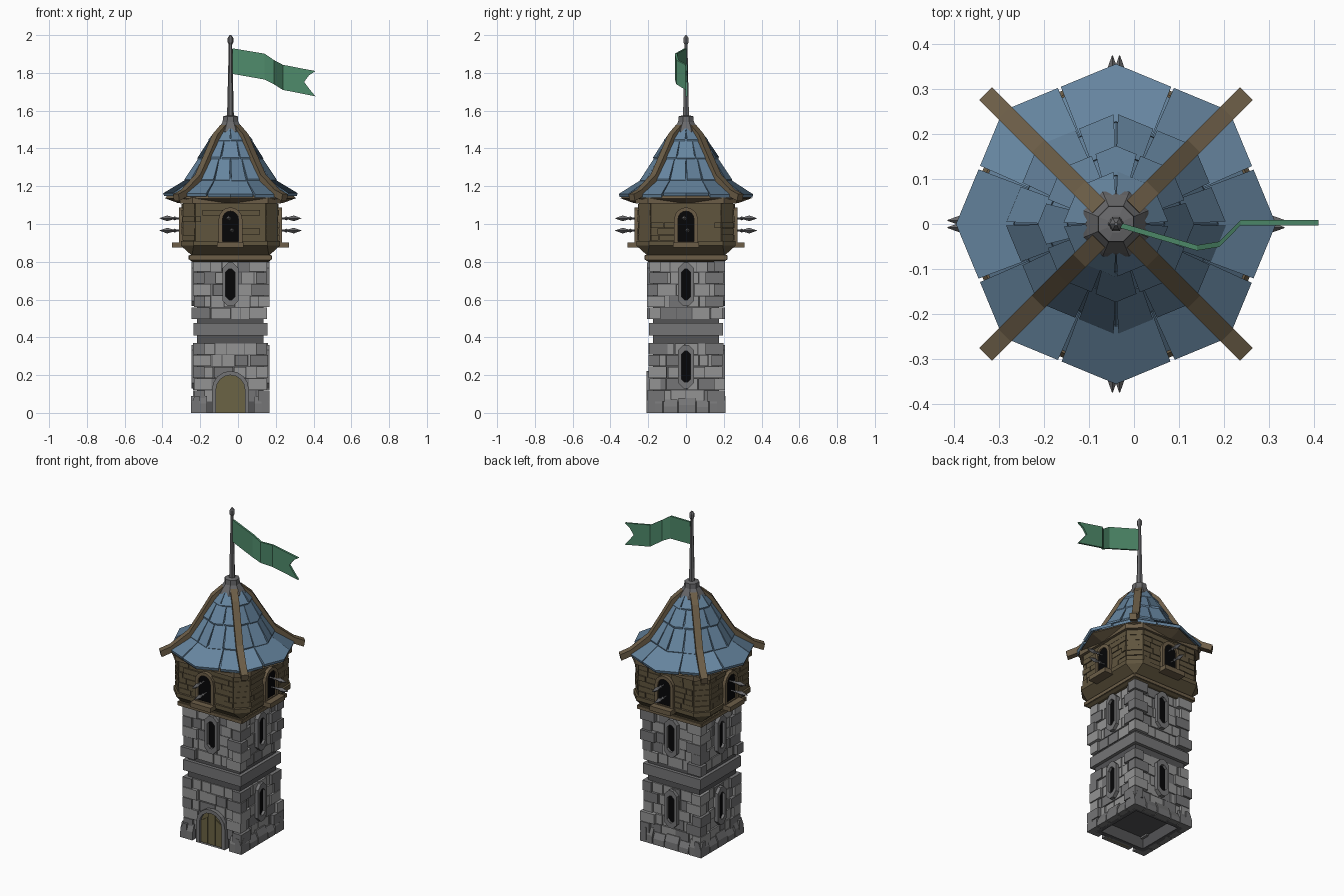
import bpy, bmesh, math, random
from mathutils import Matrix, Vector

if "Cube" in bpy.data.objects:
    bpy.data.objects.remove(bpy.data.objects["Cube"])
random.seed(4)
CX = -0.04  # tower axis

def mat(name, r, g, b):
    m = bpy.data.materials.new(name)
    m.diffuse_color = [(c / 255) ** 2.2 for c in (r, g, b)] + [1]
    m.use_nodes = True
    m.node_tree.nodes["Principled BSDF"].inputs["Base Color"].default_value = m.diffuse_color
    return m

LIGHT, STONE = mat("light stone", 146, 146, 146), mat("mid stone", 116, 116, 117)
DARK, METAL = mat("dark stone", 84, 84, 86), mat("grey metal", 104, 104, 106)
WOOD, BEAM = mat("plank wood", 96, 85, 64), mat("beam wood", 108, 94, 73)
DOOR, BLUE = mat("door wood", 106, 99, 70), mat("blue slate", 102, 132, 158)
GREEN, BLACK = mat("green cloth", 80, 138, 107), mat("black opening", 14, 14, 16)

def finish(name, bm, *mats):
    bmesh.ops.recalc_face_normals(bm, faces=bm.faces)
    me = bpy.data.meshes.new(name)
    bm.to_mesh(me)
    bm.free()
    for m in mats:
        me.materials.append(m)
    ob = bpy.data.objects.new(name, me)
    ob.location.x = CX
    bpy.context.collection.objects.link(ob)

def loft(bm, rings, M=Matrix(), caps=True, mi=0, closed=False):
    vs = [[bm.verts.new(M @ Vector(p)) for p in ring] for ring in rings]
    n = len(vs[0])
    pairs = list(zip(vs, vs[1:])) + ([(vs[-1], vs[0])] if closed else [])
    fs = [bm.faces.new((a[i], a[(i + 1) % n], b[(i + 1) % n], b[i])) for a, b in pairs for i in range(n)]
    if caps and not closed:
        fs += [bm.faces.new(vs[0]), bm.faces.new(vs[-1])]
    for f in fs:
        f.material_index = mi

def box(bm, x0, x1, y0, y1, z0, z1, M=Matrix(), mi=0):
    loft(bm, [[(x0, y0, z), (x1, y0, z), (x1, y1, z), (x0, y1, z)] for z in (z0, z1)], M, True, mi)

def prism(bm, pts, y0, y1, M=Matrix(), mi=0):
    loft(bm, [[(x, y, z) for x, z in pts] for y in (y0, y1)], M, True, mi)

def frame(bm, outer, inner, y0, y1, M=Matrix(), mi=0):
    loft(bm, [[(x, y, z) for x, z in p] for p, y in ((outer, y0), (outer, y1), (inner, y1), (inner, y0))],
         M, False, mi, True)

def arch(w, z0, z1, n=8):
    r = w / 2
    return [(r, z0)] + [(r * math.cos(math.pi * i / n), z1 - r + r * math.sin(math.pi * i / n))
                        for i in range(n + 1)] + [(-r, z0)]

def slit(w, h, zc, c):
    a, b = w / 2, h / 2
    return [(x, zc + z) for x, z in ((a, -b + c), (a, b - c), (a - c, b), (c - a, b),
                                     (-a, b - c), (-a, c - b), (c - a, -b), (a - c, -b))]

def ngon(r, z, n=8, rot=0.0):
    return [(r * math.cos(rot + 2 * math.pi * i / n), r * math.sin(rot + 2 * math.pi * i / n), z) for i in range(n)]

def chamfered(h, c, z):
    return [(h, -c, z), (h, c, z), (c, h, z), (-c, h, z), (-h, c, z), (-h, -c, z), (-c, -h, z), (c, -h, z)]

def square(h, z):
    return [(h, h, z), (-h, h, z), (-h, -h, z), (h, -h, z)]

SIDES = [Matrix.Rotation(k * math.pi / 2, 4, 'Z') for k in range(4)]  # side 0 is the front

# hollow-bottomed stone core
bm = bmesh.new()
loft(bm, [square(.15, .07), square(.15, 0), square(.176, 0), square(.176, .82)])
finish("tower_core", bm, DARK)

# wall stones and corner stones
bm, qb = bmesh.new(), bmesh.new()
H = .0625
for k, M in enumerate(SIDES):
    for r in range(12):
        z = .06 + r * H
        if .38 < z + H / 2 < .49:
            continue
        x = -.155
        while x < .15:
            w = min(random.uniform(.05, .11), .155 - x)
            box(bm, x, x + w - .004, -random.uniform(.179, .188), -.17, z, z + H - .004, M,
                int(random.random() < .3))
            x += w
        h = random.choice((.194, .198, .207))
        a, b = (.095, .06) if (r + k) % 2 else (.06, .095)
        box(qb, -h, -h + a, -h, -h + b, z, z + H - .003, M, int(random.random() < .3))
finish("wall_stones", bm, LIGHT, STONE)
finish("corner_stones", qb, STONE, LIGHT)

# flared foot stones
bm = bmesh.new()
for M in SIDES:
    for x0, x1, t in ((-.208, -.125, .07), (-.12, -.045, .05), (-.04, .05, .06), (.055, .12, .045), (.125, .208, .07)):
        if M == SIDES[0] and -.1 < (x0 + x1) / 2 < .1:
            continue
        loft(bm, [[(x0, -y, z), (x1, -y, z), (x1, -.165, z), (x0, -.165, z)]
                  for y, z in ((.208, 0), (.206, t * .7), (.19, t + .02))], M)
finish("foot_stones", bm, STONE)

# middle band
bm = bmesh.new()
loft(bm, [square(.196, .41), square(.196, .475)])
finish("stone_band", bm, STONE)

# slit windows, two per side; the front has a door below
fb, pb = bmesh.new(), bmesh.new()
for k, M in enumerate(SIDES):
    for zc in ((.68,) if k == 0 else (.68, .245)):
        frame(fb, slit(.084, .23, zc, .028), slit(.05, .165, zc, .018), -.17, -.207, M)
        prism(pb, slit(.054, .17, zc, .018), -.191, -.184, M)
finish("slit_frames", fb, STONE)
finish("slit_openings", pb, BLACK)

# door with planks and stone arch
bm = bmesh.new()
frame(bm, arch(.195, 0, .222), arch(.152, 0, .2), -.17, -.21)
finish("door_arch", bm, STONE)
bm = bmesh.new()
prism(bm, arch(.155, 0, .202), -.193, -.17)
for x0, x1, t in ((-.072, -.028, .165), (-.024, .022, .195), (.026, .072, .165)):
    prism(bm, [(x0, .004), (x1, .004), (x1, t if x1 < .05 else .135), (x0, t if x0 > -.05 else .135)], -.2, -.19)
finish("door", bm, DOOR)

# wooden room: flared bottom, walls and trims
bm = bmesh.new()
loft(bm, [chamfered(.2, .197, .8), chamfered(.216, .212, .81), chamfered(.216, .212, .835),
          chamfered(.208, .203, .836), chamfered(.262, .195, .885), chamfered(.262, .195, .91),
          chamfered(.25, .185, .911), chamfered(.25, .185, 1.13)])
finish("room_walls", bm, WOOD)
bm = bmesh.new()
loft(bm, [chamfered(.268, .2, 1.108), chamfered(.268, .2, 1.14)])
loft(bm, [chamfered(.221, .217, .812), chamfered(.221, .217, .832)])
for M in SIDES:
    box(bm, -.07, .07, -.31, -.24, .875, .903, M)
finish("room_trims_and_sills", bm, BEAM)

# wall planks on straight and cut-off sides
bm = bmesh.new()
for M in SIDES:
    for r in range(6):
        z = .912 + r * .033
        for s in (-1, 1):
            split = random.uniform(.1, .16)
            for a, b in ((.04, split), (split + .003, .184)):
                box(bm, *sorted((s * a, s * b)), -random.uniform(.251, .26), -.24, z, z + .03, M)
        d = random.uniform(.309, .315)
        box(bm, -.044, .044, -d, -.29, z, z + .03, M @ Matrix.Rotation(math.pi / 4, 4, 'Z'))
finish("room_planks", bm, WOOD)

# arched room windows with two bolts sticking out of each
fb, pb, ab = bmesh.new(), bmesh.new(), bmesh.new()
for M in SIDES:
    frame(fb, arch(.125, .9, 1.088), arch(.084, .908, 1.068), -.24, -.272, M)
    prism(pb, arch(.088, .904, 1.07), -.263, -.255, M)
    for x, z in ((-.008, 1.03), (.008, .965)):
        T = M @ Matrix.Translation((x, 0, z)) @ Matrix.Rotation(math.pi / 2, 4, 'X')
        loft(ab, [ngon(r, y, 4) for r, y in ((.005, .25), (.005, .3), (.015, .335), (.001, .375))], T)
        loft(ab, [ngon(r, y, 4) for r, y in ((.005, .285), (.011, .295), (.005, .305))], T)
finish("window_frames", fb, BEAM)
finish("window_openings", pb, BLACK)
finish("bolts", ab, METAL)

# roof: wooden underside, slate core, four rows of slates
bm = bmesh.new()
loft(bm, [ngon(.25, 1.11), ngon(.275, 1.11), ngon(.346, 1.136), ngon(.335, 1.15)])
finish("roof_underside", bm, BEAM)
bm = bmesh.new()
loft(bm, [ngon(r, z) for r, z in ((.343, 1.14), (.228, 1.228), (.158, 1.345), (.106, 1.44), (.07, 1.495))])

def oct_pt(r, z, deg):
    R = r * math.cos(math.pi / 8) / math.cos(math.radians(deg % 45 - 22.5))
    a = math.radians(deg)
    return (R * math.cos(a), R * math.sin(a), z)

rows = [(.356, 1.16, .228, 1.24, [22.5 + 45 * i for i in range(8)]),
        (.246, 1.235, .162, 1.36, [22.5 * i for i in range(16)]),
        (.174, 1.352, .109, 1.452, [90 * i + d for i in range(4) for d in (18, 45, 72)]),
        (.118, 1.445, .068, 1.505, [45 * i for i in range(8)])]
for r0, z0, r1, z1, cuts in rows:
    for a, b in zip(cuts, cuts[1:] + [cuts[0] + 360]):
        g = .004 / r0 * 57.3 * random.uniform(.7, 1.5)
        dz = random.uniform(-.004, .004)
        mids = [45 * i for i in range(20) if a + .1 < 45 * i < b - .1]
        low = [a + g] + mids + [b - g]
        top = [a + g * .3] + mids + [b - g * .3]
        up = [oct_pt(r0, z0 + dz, d) for d in low] + [oct_pt(r1, z1, d) for d in reversed(top)]
        loft(bm, [[(x * .985, y * .985, z - .016) for x, y, z in up], up])
finish("roof_slates", bm, BLUE)

# diagonal roof beams
bm = bmesh.new()
path = [(.055, 1.525), (.115, 1.475), (.17, 1.383), (.245, 1.262), (.35, 1.182), (.41, 1.158)]
prof = path + [(r - .008, z - .036) for r, z in reversed(path)]
for M in SIDES:
    prism(bm, prof, -.02, .02, M @ Matrix.Rotation(math.pi / 4, 4, 'Z'))
finish("roof_beams", bm, BEAM)

# finial, flagpole and tip
bm = bmesh.new()
loft(bm, [ngon(r, z, 8, math.pi / 8) for r, z in
          ((.07, 1.47), (.078, 1.49), (.07, 1.505), (.045, 1.54), (.042, 1.57), (.02, 1.575))])
loft(bm, [ngon(r, z, 6) for r, z in ((.018, 1.57), (.009, 1.95), (.015, 1.962), (.015, 1.985), (.004, 2.0))])
finish("finial_and_pole", bm, METAL)

# wavy swallow-tailed flag: x, y, bottom z, top z
bm = bmesh.new()
cols = [(.01, -.003, 1.795, 1.93), (.18, -.053, 1.765, 1.902), (.23, -.045, 1.74, 1.868),
        (.277, .003, 1.71, 1.843), (.39, .003, 1.688, 1.821)]
t = .006
loft(bm, [[(x, y - t, a), (x, y + t, a), (x, y + t, b), (x, y - t, b)] for x, y, a, b in cols])
for tail in ([(.39, 1.688), (.45, 1.676), (.42, 1.712), (.39, 1.752)],
             [(.39, 1.821), (.45, 1.81), (.416, 1.787), (.39, 1.752)]):
    prism(bm, tail, .003 - t, .003 + t)
finish("flag", bm, GREEN)
